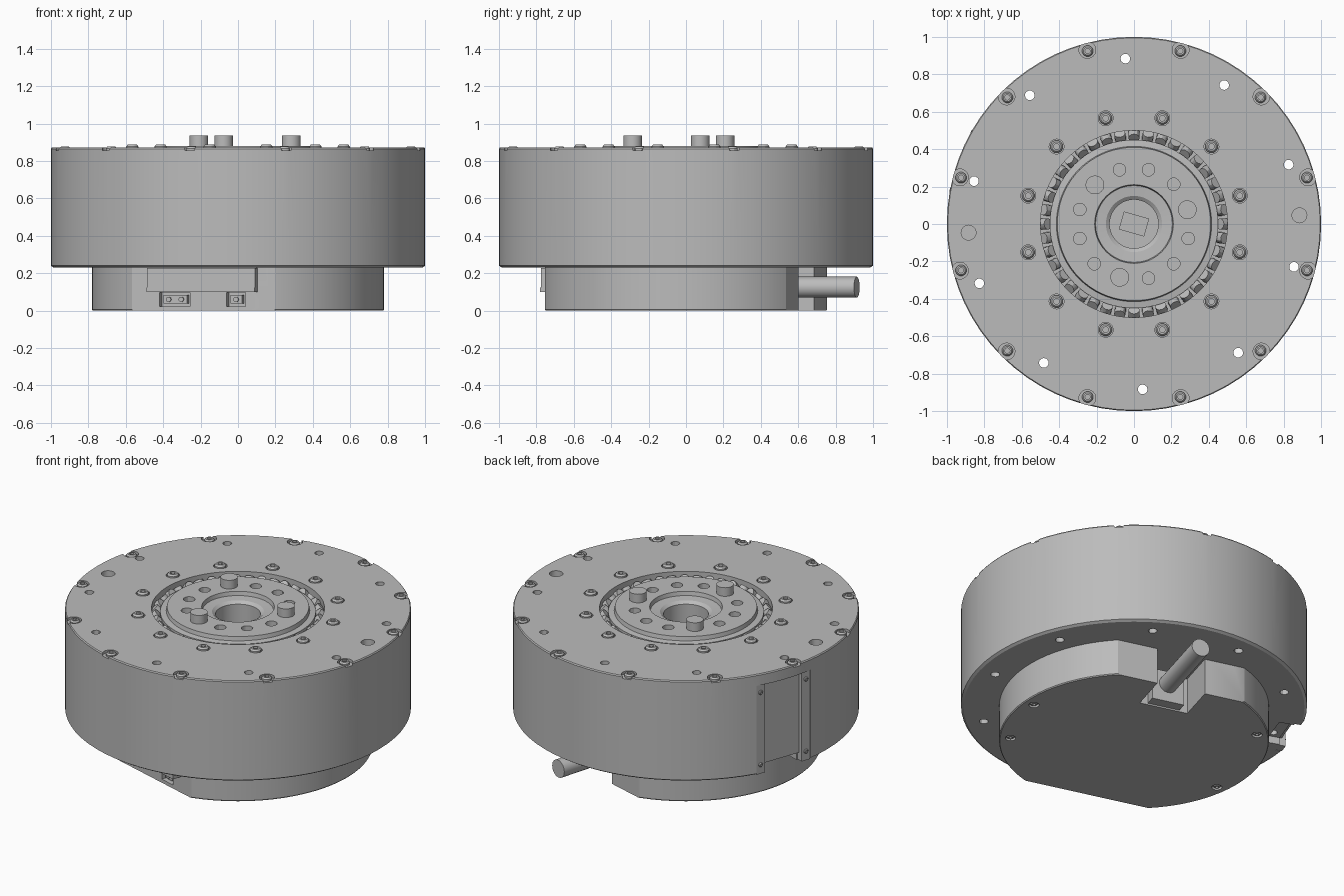
import bpy, bmesh, math
from mathutils import Matrix, Vector

cube = bpy.data.objects.get("Cube")
if cube:
    bpy.data.objects.remove(cube, do_unlink=True)

grey = bpy.data.materials.new("machined grey")
grey.use_nodes = True
COL = (0.5, 0.5, 0.5, 1)
grey.diffuse_color = COL
grey.node_tree.nodes["Principled BSDF"].inputs["Base Color"].default_value = COL

AXIS = 74            # direction the cable leaves, degrees
FRONT = AXIS + 180   # connector side
HATCH = 160          # side cover
RING = [15 + 30 * k for k in range(12)]


def at(az, r, z, t=0):
    """Frame at an azimuth: x outward, y tangential, z up."""
    return Matrix.Rotation(math.radians(az), 4, 'Z') @ Matrix.Translation((r, t, z))


def finish(bm, name):
    bmesh.ops.recalc_face_normals(bm, faces=bm.faces)
    me = bpy.data.meshes.new(name)
    bm.to_mesh(me)
    bm.free()
    ob = bpy.data.objects.new(name, me)
    bpy.context.collection.objects.link(ob)
    me.materials.append(grey)
    return ob


def smooth(ob):
    bpy.ops.object.select_all(action='DESELECT')
    ob.select_set(True)
    bpy.context.view_layer.objects.active = ob
    bpy.ops.object.shade_smooth_by_angle(angle=math.radians(30))
    return ob


def cyl(bm, m, r, h, seg=16):
    """Cylinder rising from the frame origin along its z."""
    bmesh.ops.create_cone(bm, cap_ends=True, segments=seg, radius1=r, radius2=r, depth=h,
                          matrix=m @ Matrix.Translation((0, 0, h / 2)))


def box(bm, m, x, y, z):
    bmesh.ops.create_cube(bm, size=1, matrix=m @ Matrix.Diagonal((x, y, z, 1)))


def lathe(bm, prof, m=Matrix(), seg=72):
    verts = [bm.verts.new((r, 0, z)) for r, z in prof]
    edges = [bm.edges.new(p) for p in zip(verts, verts[1:])]
    if prof[0][0] > 0:
        edges.append(bm.edges.new((verts[-1], verts[0])))
    out = bmesh.ops.spin(bm, geom=verts + edges, cent=(0, 0, 0), axis=(0, 0, 1),
                         angle=math.tau, steps=seg, use_merge=True)
    new = {v for e in edges for v in e.verts}
    new |= set(bm.verts[:]) - lathe_old
    new = list(new)
    bmesh.ops.remove_doubles(bm, verts=new, dist=1e-5)
    new = [v for v in bm.verts if v not in lathe_old]
    bmesh.ops.transform(bm, matrix=m, verts=new)
    lathe_old.update(new)


lathe_old = set()


def turned(name, prof):
    lathe_old.clear()
    bm = bmesh.new()
    lathe(bm, prof)
    return finish(bm, name)


def cut(ob, bm):
    """Subtract the cutter mesh and discard it."""
    tool = finish(bm, "cutter")
    tool.hide_render = True
    mod = ob.modifiers.new("cut", 'BOOLEAN')
    mod.operation, mod.solver, mod.object = 'DIFFERENCE', 'EXACT', tool
    bpy.ops.object.select_all(action='DESELECT')
    bpy.context.view_layer.objects.active = ob
    ob.select_set(True)
    bpy.ops.object.modifier_apply(modifier=mod.name)
    bpy.data.objects.remove(tool, do_unlink=True)


def screws(name, frames, r):
    """Button-head screws with a hex socket."""
    lathe_old.clear()
    bm = bmesh.new()
    prof = [(0, -.1), (1, -.1), (1, .35), (.75, .65), (.45, .65), (.45, .2), (0, .2)]
    for m in frames:
        lathe(bm, [(a * r, b * r) for a, b in prof], m, 12)
    return smooth(finish(bm, name))


# Main housing with holes, edge pockets and hatch opening
body = turned("housing", [(0, .23), (.985, .23), (1, .24), (1, .865), (.995, .872), (.5, .872),
                          (.5, .79), (.13, .79), (.13, .3), (0, .3)])
c = bmesh.new()
for k in range(10):
    cyl(c, at(93 + 36 * k, .885, .2), .026, .8, 12)
for a in RING:
    cyl(c, at(a, .963, .855), .045, .1)
    cyl(c, at(a, .585, .862), .04, .1)
for a in (3, 183):
    cyl(c, at(a, .885, .75), .04, .3)
cut(body, c)
c = bmesh.new()
box(c, at(HATCH, 1.04, .5), .2, .38, .6)
cut(body, c)
c = bmesh.new()
box(c, at(HATCH, .95, .235), .2, .24, .08)
cut(body, c)
smooth(body)

screws("rim_screws", [at(a, .957, .857) for a in RING], .03)
screws("inner_screws", [at(a, .585, .865) for a in RING], .034)

# Side hatch: sunken panel and two rails with screws
bm = bmesh.new()
box(bm, at(HATCH, .945, .54), .02, .26, .52)
finish(bm, "hatch_panel")
bm = bmesh.new()
tilt = Matrix.Rotation(math.pi / 2, 4, 'Y')
heads = []
for t in (-.16, .16):
    box(bm, at(HATCH, .957, .516, t), .045, .06, .568)
    heads += [at(HATCH, .979, z, t) @ tilt for z in (.29, .75)]
finish(bm, "hatch_rails")
screws("hatch_screws", heads, .014)

# Output hub with a ring of holes and three dowel pins
hub = turned("output_hub", [(.13, .78), (.45, .78), (.45, .85), (.415, .855), (.41, .88),
                            (.21, .88), (.205, .855), (.15, .85), (.13, .835)])
PINS = (15, 135, 255)
c = bmesh.new()
for a in RING:
    if a not in PINS:
        cyl(c, at(a, .3, .81), .034, .2, 12)
cut(hub, c)
smooth(hub)
bm = bmesh.new()
for a in PINS:
    cyl(bm, at(a, .295, .8), .05, .135, 20)
smooth(finish(bm, "dowel_pins"))

# Crossed rollers in the bearing gap
bm = bmesh.new()
for k in range(40):
    lean = Matrix.Rotation(math.radians(45 if k % 2 else -45), 4, 'Y')
    cyl(bm, at(9 * k, .475, .825) @ lean @ Matrix.Translation((0, 0, -.022)), .03, .044, 12)
smooth(finish(bm, "bearing_rollers"))

# Small plate at the bottom of the bore
bm = bmesh.new()
box(bm, at(-16, 0, .31), .14, .1, .03)
finish(bm, "bore_plate")

# Lower cover with two flats, cable slot, sockets and screw recesses
base = turned("lower_cover", [(0, 0), (.775, 0), (.78, .006), (.78, .24), (0, .24)])
c = bmesh.new()
for a in (AXIS, FRONT):
    box(c, at(a, .92, .1), .5, 1.4, .4)
cut(base, c)
c = bmesh.new()
box(c, at(AXIS, .62, .1), .4, .3, .4)
SOCKETS = ((-.16, .17), (.18, .105))
for t, w in SOCKETS:
    box(c, at(FRONT, .66, .06, t), .08, w, .075)
SCREW_AZ = (-4, -37, 134, 188)
for a in SCREW_AZ:
    cyl(c, at(a, .715, -.05), .03, .065)
cut(base, c)
smooth(base)
flip = Matrix.Rotation(math.pi, 4, 'X')
screws("cover_screws", [at(a, .715, .016) @ flip for a in SCREW_AZ], .022)

# Connector shelf and plugs on the front flat
bm = bmesh.new()
box(bm, at(FRONT, .685, .176), .07, .6, .104)
box(bm, at(FRONT, .687, .112), .078, .6, .024)
finish(bm, "connector_shelf")
bm = bmesh.new()
for t, w in SOCKETS:
    box(bm, at(FRONT, .635, .06, t), .05, w - .04, .045)
    for s in ((-.035, .035) if w > .12 else (0,)):
        cyl(bm, at(FRONT, .64, .06, t + s) @ tilt, .014, .03, 10)
finish(bm, "connector_plugs")

# Cable and its gland
bm = bmesh.new()
box(bm, at(AXIS, .45, .11), .07, .2, .2)
finish(bm, "cable_gland")
bm = bmesh.new()
cyl(bm, at(AXIS, .45, .125) @ tilt, .056, .5, 16)
smooth(finish(bm, "cable"))
